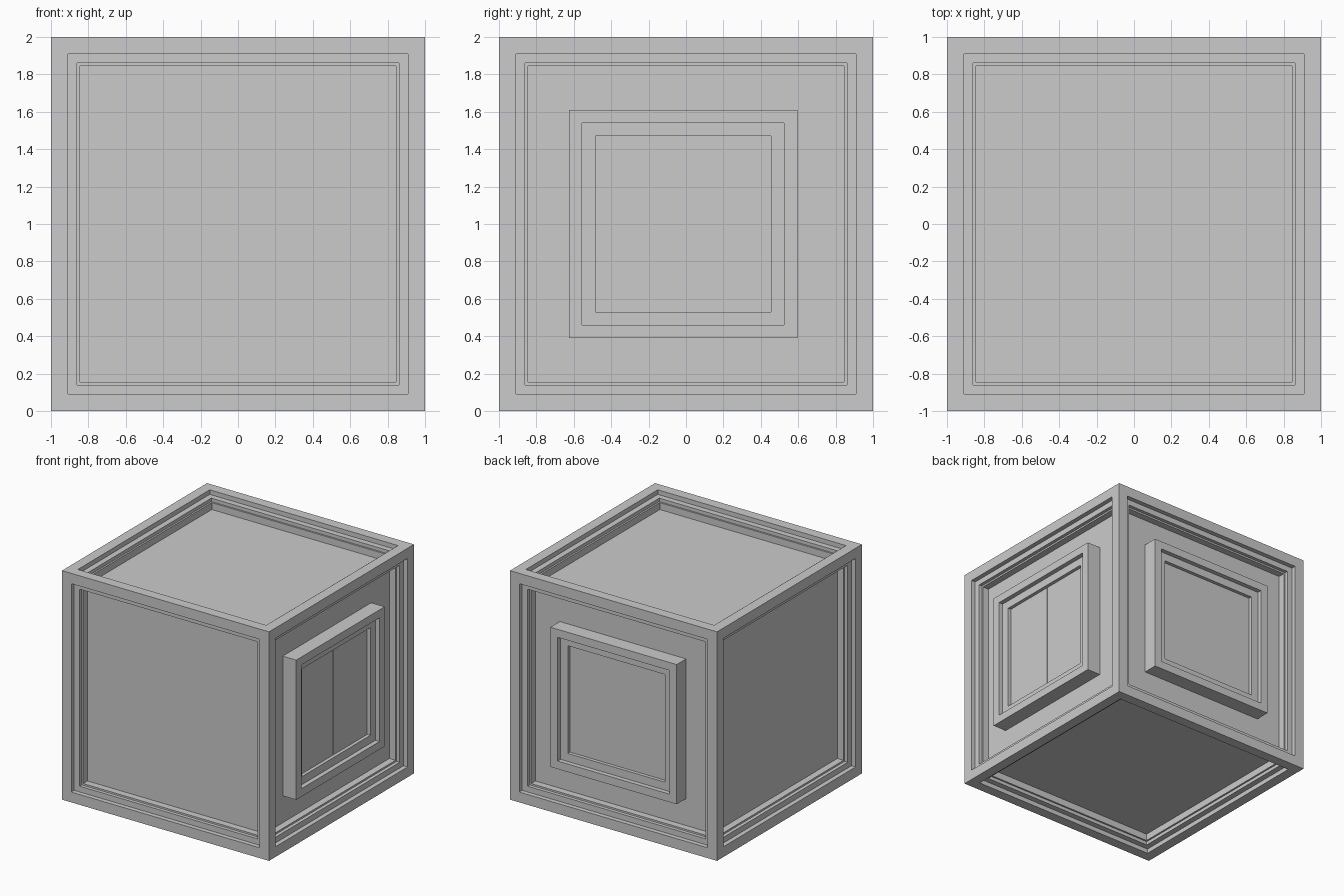
import bpy, bmesh
from math import radians
from mathutils import Matrix, Vector

if "Cube" in bpy.data.objects:
    bpy.data.objects.remove(bpy.data.objects["Cube"])


def step_in(bm, faces, steps):
    """Repeatedly inset faces by a width, then sink them straight in by a depth."""
    for width, depth in steps:
        bmesh.ops.inset_individual(bm, faces=faces, thickness=width, use_even_offset=True)
        bm.normal_update()
        normals = [f.normal.copy() for f in faces]
        out = bmesh.ops.extrude_discrete_faces(bm, faces=faces)
        faces = out["faces"]
        for f in faces:
            f.normal_update()
            n = min(normals, key=lambda v: (v - f.normal).length)
            bmesh.ops.translate(bm, vec=-n * depth, verts=f.verts[:])


def finish(name, bm, matrix):
    bm.normal_update()
    me = bpy.data.meshes.new(name)
    bm.to_mesh(me)
    bm.free()
    ob = bpy.data.objects.new(name, me)
    ob.matrix_world = matrix
    bpy.context.collection.objects.link(ob)
    return ob


def box(lo, hi):
    lo, hi = Vector(lo), Vector(hi)
    bm = bmesh.new()
    bmesh.ops.create_cube(bm, size=1)
    bmesh.ops.scale(bm, vec=hi - lo, verts=bm.verts)
    bmesh.ops.translate(bm, vec=(lo + hi) / 2, verts=bm.verts)
    bm.normal_update()
    return bm


# Cube body with stepped recessed panels on all six sides
centre = Matrix.Translation((0, 0, 1))
body = box((-1, -1, -1), (1, 1, 1))
step_in(body, body.faces[:], [(0.09, 0.04), (0.05, 0.03), (0.015, 0.06)])
finish("panelled_body", body, centre)

# Raised window blocks, flush with the rim, on the right and back sides
for side, angle, shift in (("right", 0, -0.015), ("back", 90, 0.0)):
    place = centre @ Matrix.Rotation(radians(angle), 4, 'Z') @ Matrix.Translation((0, shift, 0))
    frame = box((0.865, -0.61, -0.61), (1, 0.61, 0.61))
    front = [f for f in frame.faces if f.normal.x > 0.9]
    step_in(frame, front, [(0.07, 0.04), (0.07, 0.035)])
    finish(side + "_window_frame", frame, place)
    # Panes: two leaves with a hairline seam on the right, a single one on the back
    gap = 0.003 if side == "right" else 0.0
    spans = ((-0.47, -gap), (gap, 0.47)) if gap else ((-0.47, 0.47),)
    for i, (a, b) in enumerate(spans):
        finish(f"{side}_window_pane_{i + 1}", box((0.915, a, -0.47), (0.93, b, 0.47)), place)
